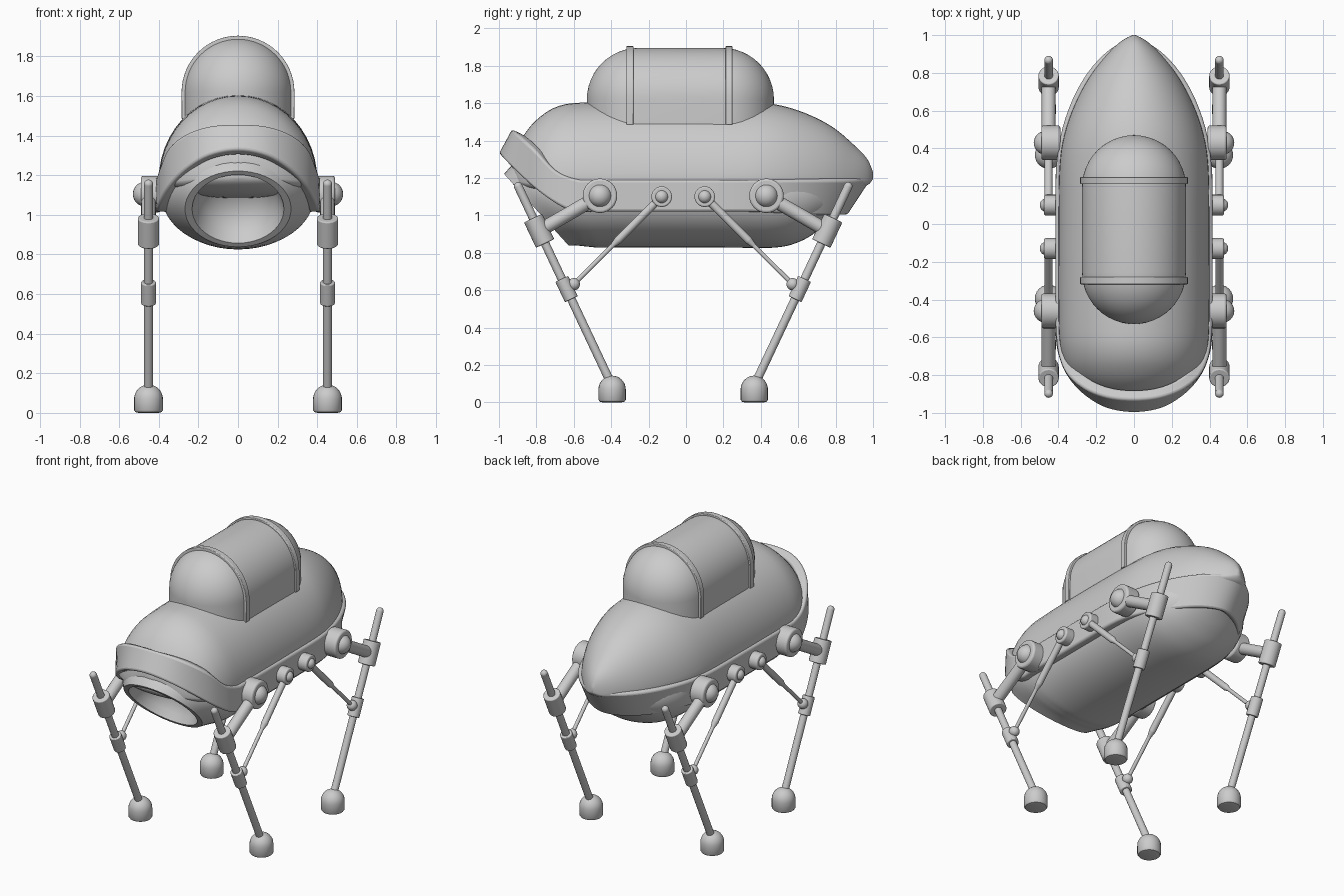
import bpy, bmesh, math
from math import sin, cos, pi, radians
from mathutils import Vector

if "Cube" in bpy.data.objects:
    bpy.data.objects.remove(bpy.data.objects["Cube"])


def finish(name, bm, bevel=0):
    bmesh.ops.recalc_face_normals(bm, faces=bm.faces)
    me = bpy.data.meshes.new(name)
    bm.to_mesh(me)
    bm.free()
    ob = bpy.data.objects.new(name, me)
    bpy.context.collection.objects.link(ob)
    if bevel:
        m = ob.modifiers.new("bevel", 'BEVEL')
        m.width, m.segments, m.limit_method = bevel, 3, 'ANGLE'
        m.angle_limit = radians(40)
    bpy.ops.object.select_all(action='DESELECT')
    ob.select_set(True)
    bpy.context.view_layer.objects.active = ob
    bpy.ops.object.shade_smooth_by_angle(angle=radians(38))
    return ob


def loft(name, rings, closed=False, bevel=0):
    bm = bmesh.new()
    vs = [[bm.verts.new(p) for p in r] for r in rings]
    n, m = len(rings), len(rings[0])
    for i in range(n if closed else n - 1):
        a, b = vs[i], vs[(i + 1) % n]
        for j in range(m):
            k = (j + 1) % m
            bm.faces.new((a[j], a[k], b[k], b[j]))
    if not closed:
        bm.faces.new(vs[0])
        bm.faces.new(vs[-1])
    return finish(name, bm, bevel)


def spline(pts, steps, closed=False):
    """Catmull-Rom through tuples of any length."""
    n, out = len(pts), []
    get = (lambda i: pts[i % n]) if closed else (lambda i: pts[max(0, min(n - 1, i))])
    for i in range(n if closed else n - 1):
        for s in range(steps):
            t = s / steps
            out.append([0.5 * (2 * b + (c - a) * t + (2*a - 5*b + 4*c - d) * t*t + (3*b - a - 3*c + d) * t**3)
                        for a, b, c, d in zip(get(i - 1), get(i), get(i + 1), get(i + 2))])
    return out if closed else out + [list(pts[-1])]


def rod(name, a, b, r, r2=None, bevel=0, seg=24):
    a, b = Vector(a), Vector(b)
    bm = bmesh.new()
    bmesh.ops.create_cone(bm, cap_ends=True, segments=seg, radius1=r,
                          radius2=r if r2 is None else r2, depth=(b - a).length)
    bm.transform((b - a).to_track_quat('Z', 'Y').to_matrix().to_4x4())
    bmesh.ops.translate(bm, verts=bm.verts, vec=(a + b) / 2)
    return finish(name, bm, bevel)


def ball(name, c, r):
    bm = bmesh.new()
    bmesh.ops.create_uvsphere(bm, u_segments=24, v_segments=14, radius=r)
    bmesh.ops.translate(bm, verts=bm.verts, vec=c)
    return finish(name, bm)


ANG = [2 * pi * i / 48 for i in range(48)]

# upper hull: y, half width, top z, base z
st = [(-.935, .03, 1.27, 1.2), (-.92, .14, 1.33, 1.19), (-.88, .24, 1.41, 1.18), (-.8, .335, 1.51, 1.17),
      (-.68, .385, 1.585, 1.17), (-.5, .4, 1.605, 1.17), (0, .4, 1.61, 1.17), (.3, .395, 1.605, 1.17),
      (.47, .37, 1.595, 1.17), (.63, .315, 1.55, 1.17), (.78, .235, 1.475, 1.175), (.9, .14, 1.375, 1.18),
      (.97, .065, 1.3, 1.185), (1.0, .008, 1.23, 1.2)]
loft("upper_hull", [[(w * cos(a), y, zb + (zt - zb) * sin(a) * (1 if sin(a) > 0 else .2)) for a in ANG]
                    for y, w, zt, zb in spline(st, 4)])

# belly with forward-tilted nose: centre y, centre z, rx, rz, tilt in degrees
st = [(.86, 1.08, .03, .03, 0), (.8, 1.09, .18, .09, 0), (.72, 1.1, .27, .17, 0), (.62, 1.1, .335, .235, 0),
      (.48, 1.1, .375, .272, 0), (.2, 1.1, .385, .272, 0), (-.4, 1.1, .385, .272, 2), (-.6, 1.09, .38, .275, 20),
      (-.72, 1.07, .34, .285, 35), (-.8, 1.03, .268, .258, 42)]
sections = spline(st, 4)
t = radians(42)
for r, d in ((.232, 0), (.215, .05), (.19, .1), (.14, .145), (.08, .17), (.01, .18)):   # intake bowl
    sections.append((-.8 + d * cos(t), 1.03 + d * sin(t), r, r, 42))
loft("belly_with_intake", [[(rx * cos(a), y - rz * sin(a) * sin(radians(k)), z + rz * sin(a) * cos(radians(k)))
                            for a in ANG] for y, z, rx, rz, k in sections])

# rim band with raised front hood: top xyz, bottom xyz
half = [(0, .985, 1.19, 0, .86, 1.0), (.14, .92, 1.19, .14, .81, 1.0), (.27, .77, 1.19, .26, .69, 1.0),
        (.365, .56, 1.19, .355, .52, 1.01), (.41, .32, 1.19, .41, .32, 1.02), (.415, 0, 1.19, .415, 0, 1.02),
        (.415, -.48, 1.19, .415, -.48, 1.02), (.41, -.59, 1.195, .415, -.59, 1.02),
        (.395, -.7, 1.24, .4, -.69, 1.06), (.35, -.8, 1.34, .355, -.8, 1.135), (.26, -.875, 1.41, .27, -.9, 1.225),
        (.14, -.918, 1.45, .15, -.975, 1.3), (0, -.93, 1.46, 0, -1.0, 1.33)]
loop = half + [(-a, b, c, -d, e, f) for a, b, c, d, e, f in half[-2:0:-1]]
pts = [(Vector(p[:3]), Vector(p[3:])) for p in spline(loop, 5, True)]
rings = []
for i, (top, bot) in enumerate(pts):
    tan = pts[(i + 1) % len(pts)][0] - pts[i - 1][0]
    nrm = tan.cross(top - bot).normalized()
    if nrm.x * top.x + nrm.y * top.y < 0:
        nrm = -nrm
    rings.append([top, bot, bot - nrm * .06, top - nrm * .06])
loft("rim_band", rings, True, .014)


# canopy: arched capsule with straight lower sides, and two hoops
def arch(y, r, zb):
    return [(-r, y, zb), (r, y, zb)] + [(r * cos(a), y, 1.62 + r * sin(a)) for a in [pi * i / 32 for i in range(33)]]


R = .275
q = [pi / 2 * i / 12 for i in range(13)]
prof = [(-.255 - R * cos(a), max(.004, R * sin(a))) for a in q]
prof += [(.195 + R * cos(a), max(.004, R * sin(a))) for a in reversed(q)]
loft("canopy", [arch(y, r, 1.46) for y, r in prof])
for y in (-.3, .23):
    loft("canopy_hoop", [arch(y - .019, .285, 1.485), arch(y + .019, .285, 1.485)], False, .004)

# four legs, mirrored left-right and front-back
for sx in (-1, 1):
    for sy, end in ((-1, "front"), (1, "rear")):
        def P(d, z, x=.452):
            return Vector((sx * x, -.015 + sy * d, z))

        tag = end + ("_left_" if sx < 0 else "_right_")
        # hip and strut mounts on the band
        rod(tag + "hip_mount", P(.445, 1.105, .39), P(.445, 1.105, .49), .092, bevel=.012, seg=32)
        ball(tag + "hip_ball", P(.445, 1.105, .468), .063)
        rod(tag + "strut_mount", P(.115, 1.1, .39), P(.115, 1.1, .476), .055, bevel=.008)
        ball(tag + "strut_ball", P(.115, 1.1, .463), .036)
        # shin with sliding collars
        foot, tip = P(.385, .1), P(.882, 1.155)
        axis = (tip - foot).normalized()
        rod(tag + "shin", foot, tip, .023)
        ball(tag + "shin_tip", tip, .023)
        knee, clamp = foot.lerp(tip, .775), foot.lerp(tip, .48)
        rod(tag + "knee_collar", knee - axis * .075, knee + axis * .075, .054, bevel=.006)
        rod(tag + "clamp_collar", clamp - axis * .06, clamp + axis * .06, .038, bevel=.005)
        # thigh and telescopic strut
        rod(tag + "thigh", P(.445, 1.105), knee, .037)
        joint = P(.585, .632)
        mount = P(.115, 1.1)
        mid, taper = mount.lerp(joint, .5), mount.lerp(joint, .56)
        rod(tag + "strut_sleeve", mount, mid, .021)
        rod(tag + "strut_taper", mid, taper, .021, .012)
        rod(tag + "strut_rod", taper, joint, .012)
        ball(tag + "strut_joint", joint, .033)
        # domed foot
        prof = [(.05, 0), (.066, .004), (.073, .014), (.073, .07)]
        prof += [(max(.003, .073 * cos(a)), .07 + .073 * sin(a)) for a in [pi / 16 * i for i in range(1, 9)]]
        c = P(.38, 0)
        loft(tag + "foot", [[(c.x + r * cos(a), c.y + r * sin(a), z) for a in ANG[::2]] for r, z in prof])
